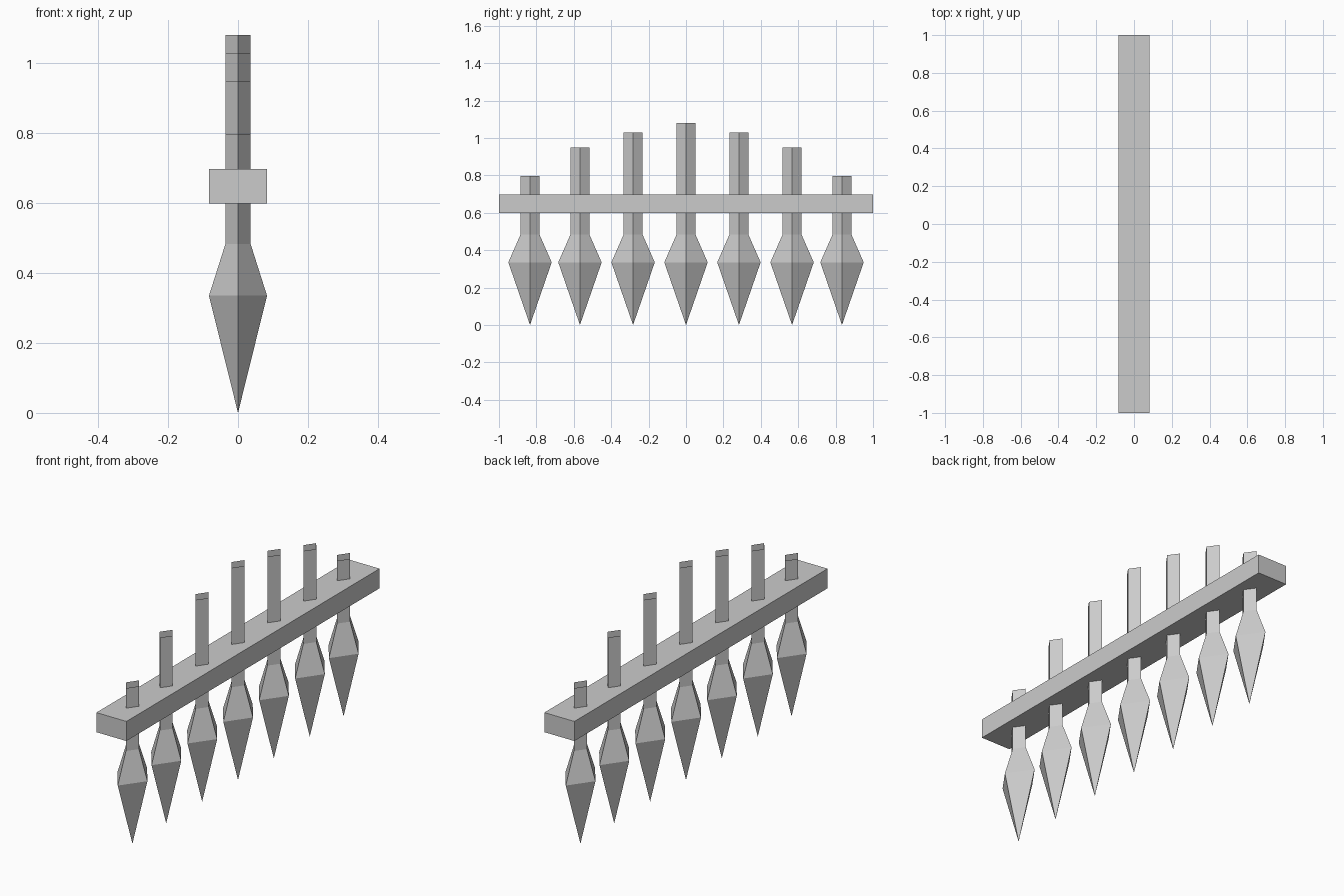
import bpy
import bmesh

cube = bpy.data.objects.get("Cube")
if cube:
    bpy.data.objects.remove(cube, do_unlink=True)

# Single grey material
grey = bpy.data.materials.new("plain grey")
grey.use_nodes = True
colour = (0.6, 0.6, 0.6, 1)
grey.diffuse_color = colour
grey.node_tree.nodes["Principled BSDF"].inputs["Base Color"].default_value = colour


def add_object(name, bm):
    bmesh.ops.recalc_face_normals(bm, faces=bm.faces)
    mesh = bpy.data.meshes.new(name)
    bm.to_mesh(mesh)
    bm.free()
    mesh.materials.append(grey)
    obj = bpy.data.objects.new(name, mesh)
    bpy.context.collection.objects.link(obj)
    return obj


def diamond_ring(bm, rx, ry, z):
    corners = ((rx, 0), (0, ry), (-rx, 0), (0, -ry))
    return [bm.verts.new((x, y, z)) for x, y in corners]


def add_spike(name, y, top):
    # Four-sided spear: pointed tip, wide head, narrow shaft open at the top
    bm = bmesh.new()
    tip = bm.verts.new((0, 0, 0))
    head = diamond_ring(bm, 0.083, 0.116, 0.335)
    neck = diamond_ring(bm, 0.036, 0.051, 0.483)
    end = diamond_ring(bm, 0.036, 0.051, top)
    for i in range(4):
        j = (i + 1) % 4
        bm.faces.new((tip, head[j], head[i]))
        for low, high in ((head, neck), (neck, end)):
            bm.faces.new((low[i], low[j], high[j], high[i]))
    add_object(name, bm).location.y = y


# Crossbar
bm = bmesh.new()
bmesh.ops.create_cube(bm, size=1)
bmesh.ops.scale(bm, vec=(0.166, 2, 0.098), verts=bm.verts)
add_object("crossbar", bm).location.z = 0.648

# Spikes, tallest in the middle, mirrored front to back
add_spike("spike_middle", 0, 1.08)
for label, y, top in (("inner", 0.283, 1.028), ("centre", 0.567, 0.948), ("outer", 0.834, 0.797)):
    add_spike("spike_front_" + label, -y, top)
    add_spike("spike_back_" + label, y, top)
